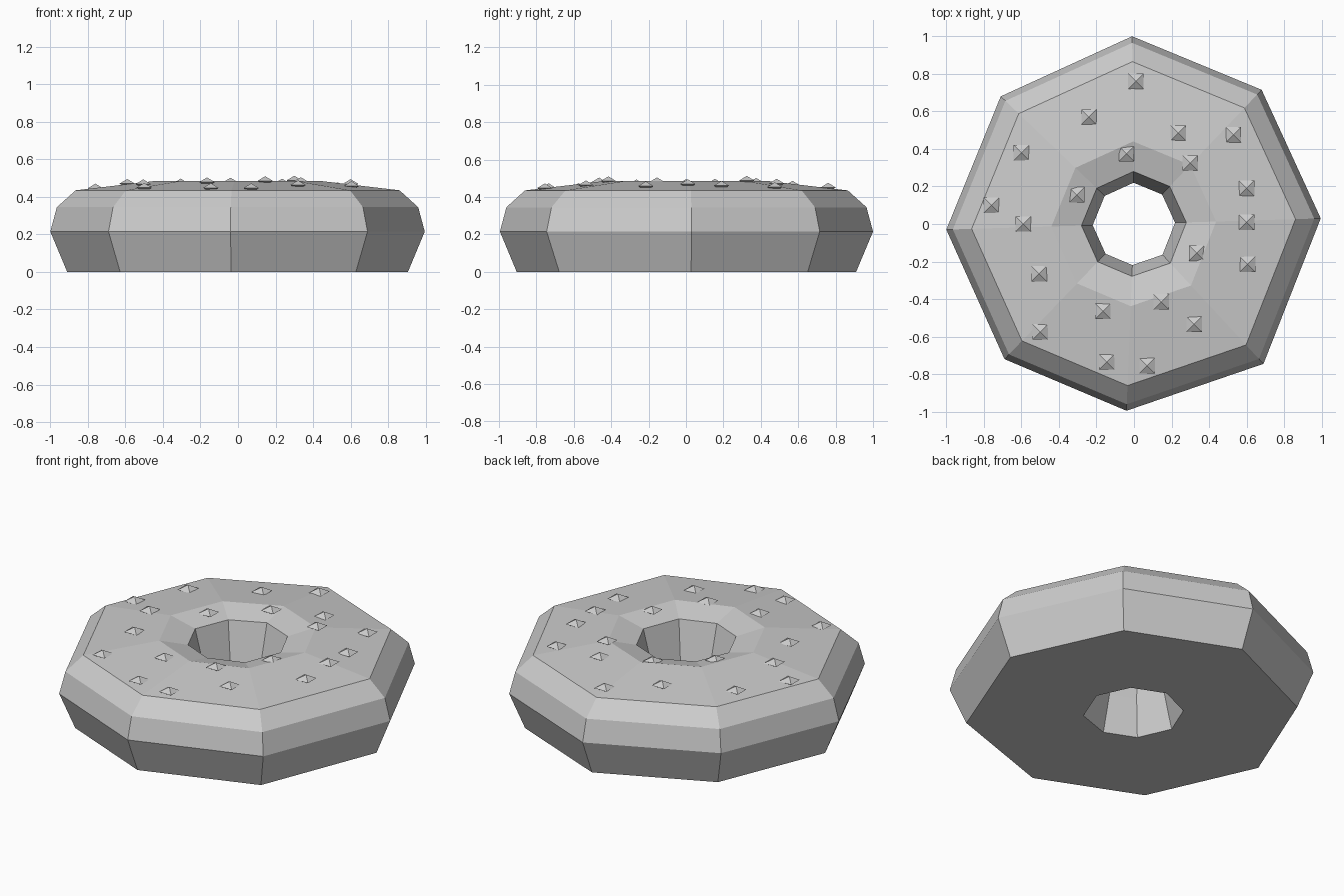
import bpy, math

if "Cube" in bpy.data.objects:
    bpy.data.objects.remove(bpy.data.objects["Cube"])


def make(name, verts, faces):
    me = bpy.data.meshes.new(name)
    me.from_pydata(verts, [], faces)
    me.update()
    ob = bpy.data.objects.new(name, me)
    bpy.context.collection.objects.link(ob)
    return ob


# Eight slightly irregular outer corners, shared by dough and icing
corners = [(0.995, 0.03), (0.68, 0.715), (-0.01, 1.0), (-0.71, 0.68),
           (-1.0, -0.03), (-0.69, -0.72), (-0.04, -0.995), (0.69, -0.745)]


def ring_body(name, profile):
    """Sweep a closed (radius, height) profile round the corners."""
    n = len(profile)
    verts = [(x * r, y * r, z) for x, y in corners for r, z in profile]
    faces = []
    for i in range(8):
        j = (i + 1) % 8
        for k in range(n):
            m = (k + 1) % n
            faces.append((i * n + k, j * n + k, j * n + m, i * n + m))
    return make(name, verts, faces)


# Dough ring with iced top
top = [(0.865, 0.435), (0.44, 0.485), (0.28, 0.445)]
ring_body("doughnut_ring", [(0.91, 0), (1.0, 0.215), (0.965, 0.345)] + top
          + [(0.22, 0.215), (0.275, 0)])


# Sprinkles: small octahedra half sunk in the icing
def surface_height(x, y):
    a = math.atan2(y, x)
    for i in range(8):
        p, q = corners[i], corners[(i + 1) % 8]
        d = p[0] * q[1] - p[1] * q[0]
        u = (x * q[1] - y * q[0]) / d
        v = (p[0] * y - p[1] * x) / d
        if u >= 0 and v >= 0:
            r = u + v
            break
    (r0, z0), (r1, z1) = (top[0], top[1]) if r > 0.44 else (top[1], top[2])
    return z0 + (z1 - z0) * (r - r0) / (r1 - r0)


spots = [(0.01, 0.76), (-0.24, 0.57), (-0.60, 0.38), (-0.76, 0.10), (-0.04, 0.375),
         (0.235, 0.485), (0.53, 0.475), (0.30, 0.325), (0.60, 0.19), (0.60, 0.01),
         (-0.305, 0.155), (-0.59, 0.0), (-0.505, -0.265), (-0.50, -0.575),
         (-0.165, -0.465), (0.145, -0.415), (0.335, -0.155), (0.605, -0.215),
         (0.32, -0.535), (-0.145, -0.735), (0.07, -0.755)]
verts, faces = [], []
s, h = 0.041, 0.025
for x, y in spots:
    z = surface_height(x, y) + 0.004
    b = len(verts)
    verts += [(x - s, y - s, z), (x + s, y - s, z), (x + s, y + s, z),
              (x - s, y + s, z), (x, y, z + h), (x, y, z - h)]
    for k in range(4):
        m = (k + 1) % 4
        faces += [(b + k, b + m, b + 4), (b + m, b + k, b + 5)]
make("sprinkles", verts, faces)
